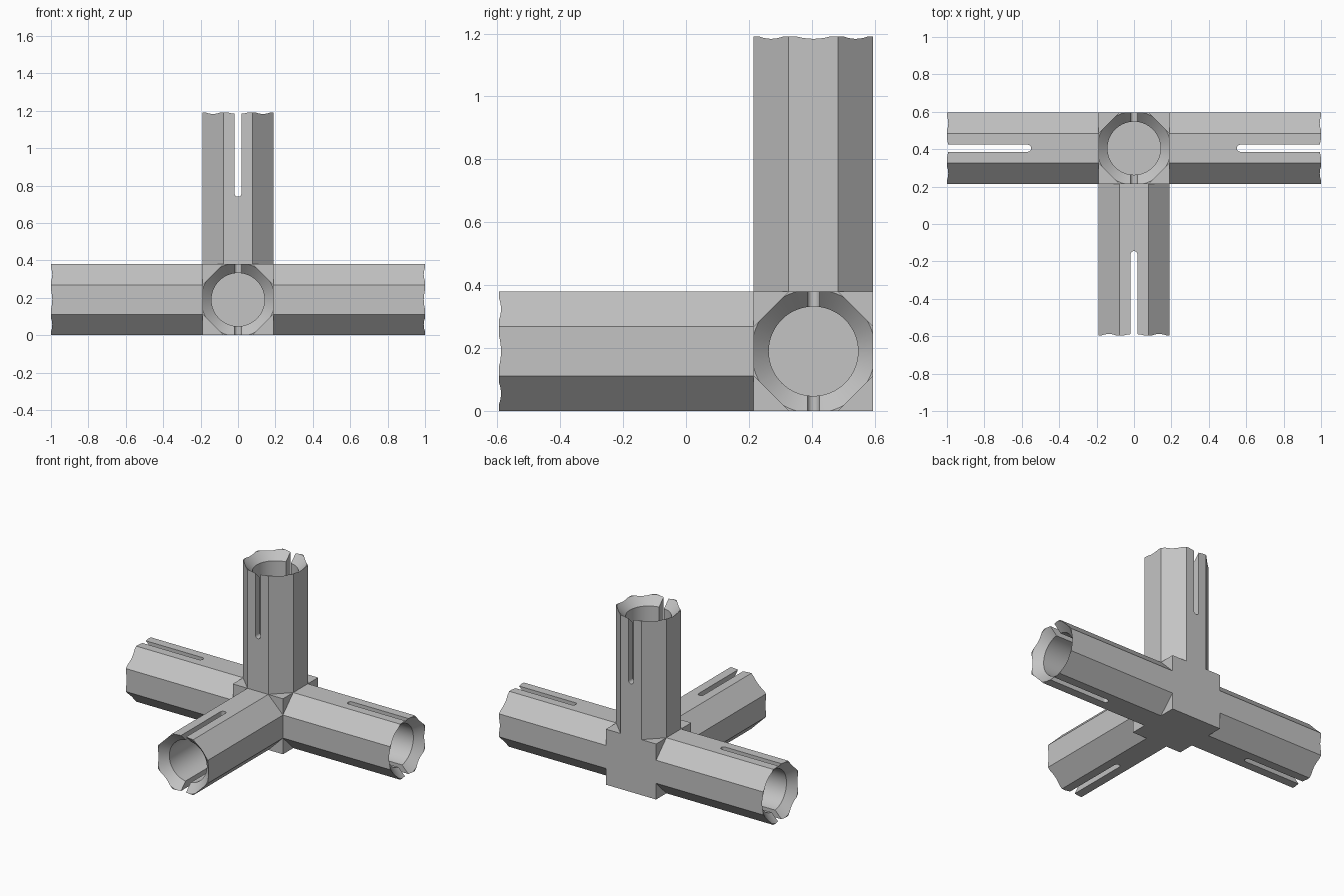
import bpy, bmesh, math
from mathutils import Matrix, Vector

if "Cube" in bpy.data.objects:
    bpy.data.objects.remove(bpy.data.objects["Cube"])

HALF, ARM = 0.19, 0.81          # hub half width, arm length
BORE, RIM = 0.142, 0.197        # bore radius, countersink radius at the mouth
CENTRE = Vector((0, 0.405, 0.19))

grey = bpy.data.materials.new("plain grey")
grey.diffuse_color = (0.55, 0.55, 0.55, 1)
grey.use_nodes = True
grey.node_tree.nodes["Principled BSDF"].inputs["Base Color"].default_value = grey.diffuse_color


def make(name, bm):
    bmesh.ops.recalc_face_normals(bm, faces=bm.faces)
    me = bpy.data.meshes.new(name)
    bm.to_mesh(me)
    bm.free()
    me.materials.append(grey)
    ob = bpy.data.objects.new(name, me)
    bpy.context.collection.objects.link(ob)
    return ob


def loft(name, rings):
    """Closed solid through a list of equal-length point rings."""
    bm = bmesh.new()
    vs = [[bm.verts.new(p) for p in ring] for ring in rings]
    n = len(vs[0])
    for a, b in zip(vs, vs[1:]):
        for i in range(n):
            j = (i + 1) % n
            bm.faces.new((a[i], a[j], b[j], b[i]))
    bm.faces.new(vs[0][::-1])
    bm.faces.new(vs[-1])
    return make(name, bm)


def circle(r, z, n, turn=0.0):
    return [(r * math.cos(2 * math.pi * i / n + turn),
             r * math.sin(2 * math.pi * i / n + turn), z) for i in range(n)]


def boolean(ob, other, op):
    """Apply an exact boolean and discard the helper."""
    m = ob.modifiers.new("bool", 'BOOLEAN')
    m.operation, m.object, m.solver = op, other, 'EXACT'
    bpy.context.view_layer.update()
    deps = bpy.context.evaluated_depsgraph_get()
    me = bpy.data.meshes.new_from_object(ob.evaluated_get(deps))
    ob.modifiers.clear()
    ob.data = me
    bpy.data.objects.remove(other)


# octagonal arm, pointing up from the hub face
corner = HALF / math.cos(math.pi / 8)
arm = loft("arm", [circle(corner, z, 8, math.pi / 8) for z in (HALF, HALF + ARM)])
top = HALF + ARM

# blind bore with a countersunk mouth
bore = loft("bore_cutter", [circle(r, z, 64) for r, z in (
    (BORE, HALF + 0.04), (BORE, top - (RIM - BORE)), (RIM + 0.05, top + 0.05))])
boolean(arm, bore, 'DIFFERENCE')

# flex slot with a rounded end, through both walls
w, end = 0.019, top - 0.45
outline = [(w, top + 0.1), (-w, top + 0.1)] + [
    (-w * math.cos(math.pi * i / 10), end + w - w * math.sin(math.pi * i / 10))
    for i in range(11)]
slot = loft("slot_cutter", [[(x, y, z) for x, z in outline] for y in (-0.3, 0.3)])
boolean(arm, slot, 'DIFFERENCE')

# hub cube
bm = bmesh.new()
bmesh.ops.create_cube(bm, size=2 * HALF)
hub = make("tube_connector", bm)

# four arms: up, front, right, left
lay = Matrix.Rotation(math.pi / 2, 4, 'X')
turns = [Matrix.Identity(4)] + [Matrix.Rotation(a, 4, 'Z') @ lay
                                for a in (0, math.pi / 2, -math.pi / 2)]
for t in turns:
    part = bpy.data.objects.new("arm_copy", arm.data.copy())
    bpy.context.collection.objects.link(part)
    part.data.transform(t)
    # snap shared planes so the coplanar faces merge cleanly
    for v in part.data.vertices:
        v.co = [round(c, 6) for c in v.co]
    boolean(hub, part, 'UNION')
bpy.data.objects.remove(arm)

hub.data.transform(Matrix.Translation(CENTRE))
bpy.context.view_layer.objects.active = hub
hub.select_set(True)
bpy.ops.object.shade_smooth_by_angle(angle=math.radians(25))
